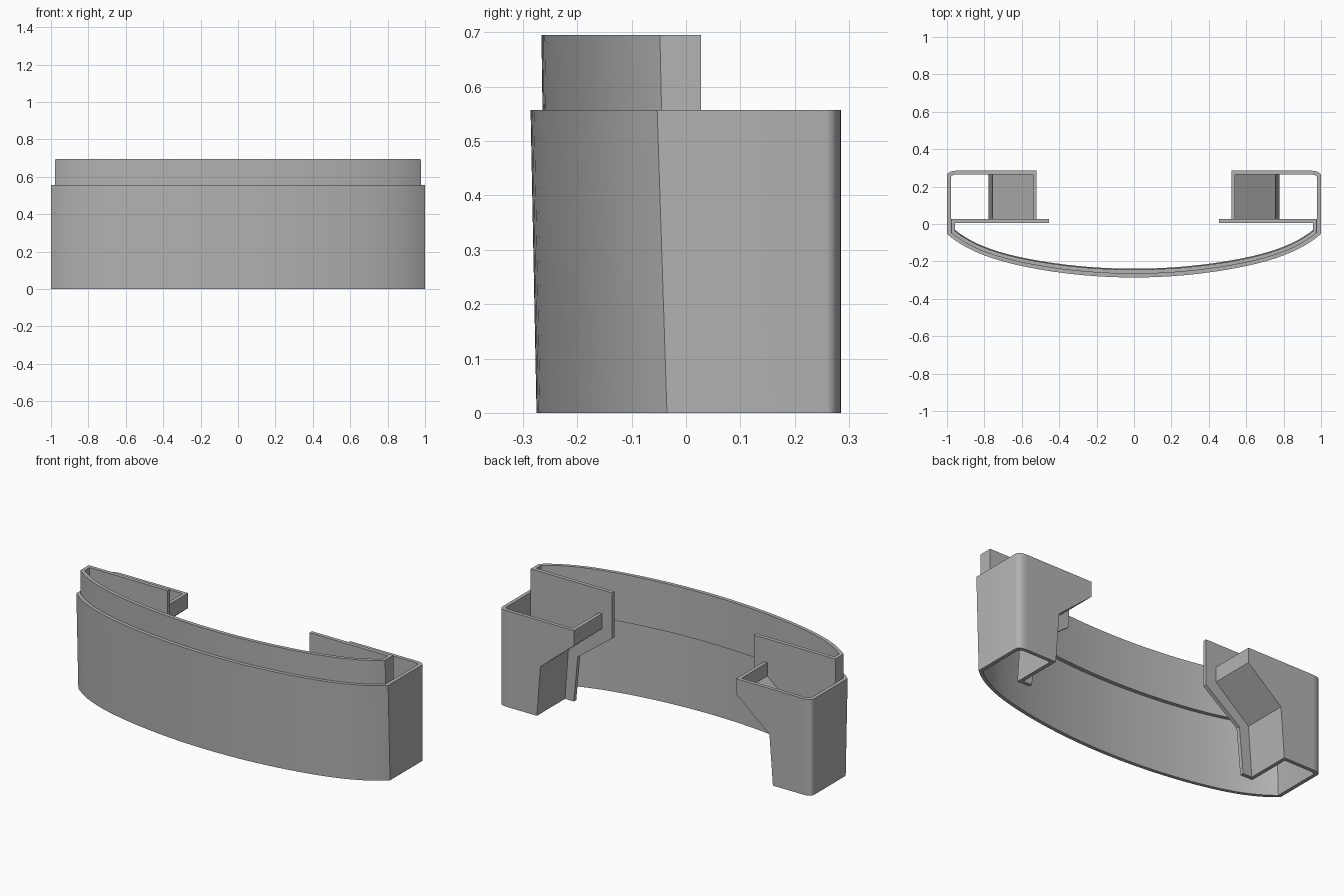
import bpy, bmesh, math

cube = bpy.data.objects.get("Cube")
if cube:
    bpy.data.objects.remove(cube, do_unlink=True)

grey = bpy.data.materials.new("plain grey")
grey.use_nodes = True
grey.diffuse_color = (0.45, 0.45, 0.45, 1)
grey.node_tree.nodes["Principled BSDF"].inputs["Base Color"].default_value = (0.45, 0.45, 0.45, 1)

H, TOP, LEDGE = 0.557, 0.695, 0.42   # body height, lip top, lip underside
BACK, WALL = 0.285, 0.021


def finish(name, bm):
    bmesh.ops.recalc_face_normals(bm, faces=bm.faces)
    mesh = bpy.data.meshes.new(name)
    bm.to_mesh(mesh)
    bm.free()
    mesh.materials.append(grey)
    obj = bpy.data.objects.new(name, mesh)
    bpy.context.collection.objects.link(obj)
    bpy.ops.object.select_all(action='DESELECT')
    obj.select_set(True)
    bpy.context.view_layer.objects.active = obj
    bpy.ops.object.shade_smooth_by_angle(angle=math.radians(25))
    return obj


def bow(w, centre_y, end_y, steps=48):
    """Bowed front line from +x to -x, bending harder at the ends."""
    pts = []
    for i in range(steps + 1):
        t = math.cos(math.pi * i / steps)
        f = 0.72 * t ** 2 + 0.28 * t ** 8
        pts.append((w * t, centre_y + (end_y - centre_y) * f))
    return pts


def path(w, centre_y, end_y, ends):
    """Bow with end points continued backwards on both sides."""
    left = list(ends)
    return left + bow(w, centre_y, end_y) + [(-x, y) for x, y in reversed(left)]


def wall(name, out_low, out_high, in_low, in_high, z0, z1):
    """Open wall between an outer and an inner path, lofted in height."""
    bm = bmesh.new()
    rows = [[bm.verts.new((x, y, z)) for x, y in p] for p, z in
            ((out_low, z0), (out_high, z1), (in_high, z1), (in_low, z0))]
    for i in range(len(out_low) - 1):
        for a in range(4):
            r, s = rows[a], rows[(a + 1) % 4]
            bm.faces.new((r[i], r[i + 1], s[i + 1], s[i]))
    for i in (0, -1):
        bm.faces.new([r[i] for r in rows])
    return finish(name, bm)


def plate(name, outline, y0, y1):
    """Outline in x and z, extruded along y and mirrored to the other side."""
    bm = bmesh.new()
    face = bm.faces.new([bm.verts.new((x, y0, z)) for x, z in outline])
    new = bmesh.ops.extrude_face_region(bm, geom=[face])["geom"]
    bmesh.ops.translate(bm, vec=(0, y1 - y0, 0),
                        verts=[v for v in new if isinstance(v, bmesh.types.BMVert)])
    obj = finish(name, bm)
    obj.modifiers.new("mirror", 'MIRROR').use_mirror_merge = False
    return obj


def corner(w, back, rx, ry, steps=6):
    """Rounded rear corner."""
    return [(w - rx + rx * math.sin(a), back - ry + ry * math.cos(a))
            for a in (math.pi / 2 * i / steps for i in range(steps + 1))]


# Outer body: bowed front, straight sides, rounded rear corners
outer_ends = corner(1, BACK, 0.05, 0.026)
inner_ends = corner(1 - WALL, BACK - WALL, 0.03, 0.015)
inner_ends[0] = (0.95, BACK - WALL)
wall("body_shell",
     path(1, -0.275, -0.035, outer_ends), path(1, -0.286, -0.053, outer_ends),
     path(1 - WALL, -0.254, -0.027, inner_ends), path(1 - WALL, -0.265, -0.045, inner_ends),
     0, H)

# Raised lip that nests inside the front of the body
LIP_Y = 0.028
wall("raised_lip",
     path(0.98, -0.262, -0.042, [(0.98, LIP_Y)]), path(0.977, -0.266, -0.048, [(0.977, LIP_Y)]),
     path(0.957, -0.239, -0.032, [(0.957, LIP_Y)]), path(0.957, -0.244, -0.038, [(0.957, LIP_Y)]),
     LEDGE, TOP)

# Rear pockets: stepped edge shared by back plate and inner wall
edge = [(0.52, H), (0.52, 0.47), (0.735, 0.29), (0.757, 0)]
inside = [(0.778, 0), (0.757, 0.30), (0.541, 0.48), (0.541, H)]
plate("back_plate", edge + [(0.952, 0), (0.952, H)], BACK - WALL, BACK)
plate("pocket_inner_wall", edge + inside, 0.02, BACK - 0.001)

# Flange behind the lip, running down beside the pocket wall
plate("rear_flange",
      [(0.455, TOP), (0.455, 0.43), (0.675, 0.265), (0.70, 0), (0.778, 0),
       (0.757, 0.30), (0.613, LEDGE), (0.976, LEDGE), (0.976, TOP)],
      LIP_Y - 0.022, LIP_Y)
